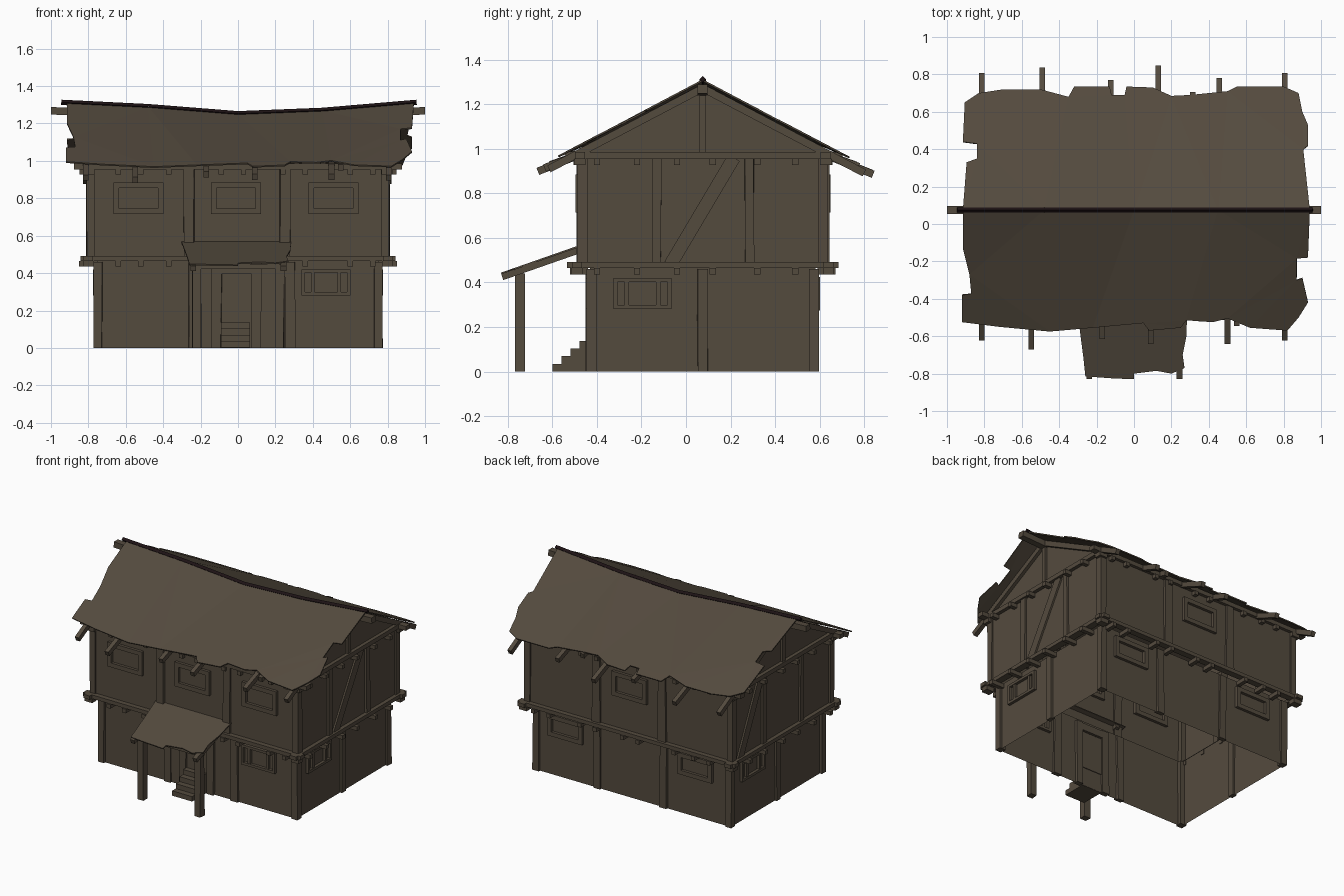
import bpy, bmesh, random
from mathutils import Vector, Matrix

if "Cube" in bpy.data.objects:
    bpy.data.objects.remove(bpy.data.objects["Cube"])

random.seed(4)


def material(name, rgb):
    m = bpy.data.materials.new(name)
    m.diffuse_color = (*rgb, 1)
    m.use_nodes = True
    m.node_tree.nodes["Principled BSDF"].inputs["Base Color"].default_value = m.diffuse_color
    return m


WOOD = material("weathered brown", (0.088, 0.069, 0.048))
DARK = material("dark ridge", (0.012, 0.006, 0.007))


def finish(name, bm, mat=WOOD):
    me = bpy.data.meshes.new(name)
    bm.to_mesh(me)
    bm.free()
    me.materials.append(mat)
    ob = bpy.data.objects.new(name, me)
    bpy.context.collection.objects.link(ob)
    return ob


def beam(name, p, q, w, h, n=(0, 0, 1), mat=WOOD, wobble=0.0):
    """Box from p to q, h thick along n and w wide across it."""
    p, q, n = Vector(p), Vector(q), Vector(n)
    d = q - p
    z = d.normalized()
    n = (n - z * n.dot(z)).normalized()
    s = n.cross(z)
    m = Matrix((s * w, n * h, d)).transposed().to_4x4()
    m.translation = (p + q) / 2
    bm = bmesh.new()
    bmesh.ops.create_cube(bm, size=1, matrix=m)
    if wobble:
        for v in bm.verts:
            v.co += s * random.uniform(-wobble, wobble)
    bmesh.ops.recalc_face_normals(bm, faces=bm.faces)
    return finish(name, bm, mat)


def walls(name, x, y0, y1, z0, z1, apex=None):
    """Shell open at bottom and top, gabled when an apex height is given."""
    bm = bmesh.new()
    lo = [(-x, y0), (x, y0), (x, y1), (-x, y1)]
    for i in range(4):
        a, b = lo[i], lo[(i + 1) % 4]
        pts = [(*a, z0), (*b, z0), (*b, z1), (*a, z1)]
        if apex and i % 2:
            pts.insert(3, (a[0], 0.075, apex))
        bm.faces.new([bm.verts.new(c) for c in pts])
    return finish(name, bm)


def sheet(name, outline, height):
    """Thin ragged covering with height(x, y)."""
    bm = bmesh.new()
    f = bm.faces.new([bm.verts.new((x, y, height(x, y))) for x, y in outline])
    f.normal_update()
    if f.normal.z < 0:
        f.normal_flip()
    bmesh.ops.triangulate(bm, faces=[f])
    ob = finish(name, bm)
    mod = ob.modifiers.new("thickness", "SOLIDIFY")
    mod.thickness = 0.008
    return ob


# Facade placement: u runs along the wall, outward normal per side
LOWER = {"front": -0.432, "back": 0.582, "right": 0.755, "left": -0.755}
UPPER = {"front": -0.477, "back": 0.628, "right": 0.797, "left": -0.797}
NORMAL = {"front": (0, -1, 0), "back": (0, 1, 0), "right": (1, 0, 0), "left": (-1, 0, 0)}


def at(level, side, u, z):
    d = level[side]
    return (u, d, z) if side in ("front", "back") else (d, u, z)


def strip(name, level, side, a, b, w, h=0.03, wobble=0.0):
    return beam(name, at(level, side, *a), at(level, side, *b), w, h, NORMAL[side], wobble=wobble)


def window(level, side, u, z, w, h, bar, panes=1):
    name = side + "_window"
    for s in (-1, 1):
        zz, uu = z + s * (h - bar) / 2, u + s * (w - bar) / 2
        strip(name + "_rail", level, side, (u - w / 2, zz), (u + w / 2, zz), bar, 0.04)
        strip(name + "_jamb", level, side, (uu, z - h / 2 + bar), (uu, z + h / 2 - bar), bar, 0.04)
        if panes == 3:
            strip(name + "_mullion", level, side, (u + s * w * 0.27, z - h / 2 + bar),
                  (u + s * w * 0.27, z + h / 2 - bar), 0.02, 0.034)


# Wall shells
walls("lower_walls", 0.755, -0.432, 0.582, 0, 0.47)
walls("upper_walls", 0.797, -0.477, 0.628, 0.47, 0.97, 1.27)

# Posts: corners, then posts within each facade
for sx in (-1, 1):
    for lo, up in ((-0.425, -0.465), (0.575, 0.615)):
        beam("lower_corner_post", (sx * 0.748, lo, 0), (sx * 0.748, lo, 0.46), 0.045, 0.045, (0, 1, 0), wobble=0.004)
        beam("upper_corner_post", (sx * 0.787, up, 0.48), (sx * 0.787, up, 0.96), 0.045, 0.045, (0, 1, 0), wobble=0.004)
for side in ("front", "back"):
    for u in (-0.24, 0.28):
        strip(side + "_lower_post", LOWER, side, (u, 0), (u, 0.46), 0.05, 0.03, 0.006)
    for u in (-0.26, 0.25):
        strip(side + "_upper_post", UPPER, side, (u, 0.48), (u, 0.96), 0.055, 0.03, 0.006)
for side in ("right", "left"):
    strip(side + "_lower_post", LOWER, side, (0.073, 0), (0.073, 0.46), 0.045, 0.03, 0.004)
    for u in (-0.13, 0.285):
        strip(side + "_upper_post", UPPER, side, (u, 0.48), (u, 0.96), 0.04, 0.03, 0.004)
    strip(side + "_king_post", UPPER, side, (0.075, 0.98), (0.075, 1.26), 0.03, 0.03)
strip("right_brace", UPPER, "right", (-0.07, 0.48), (0.215, 0.96), 0.06, 0.024)
strip("left_brace", UPPER, "left", (0.55, 0.48), (0.32, 0.96), 0.06, 0.024)

# Horizontal sill beams and joist ends at both storeys
for z, h, x, ys, side_x, y0, y1, tag in (
        (0.478, 0.026, 0.842, (-0.49, 0.64), 0.8, -0.535, 0.685, "floor"),
        (0.97, 0.03, 0.878, (-0.475, 0.627), 0.797, -0.49, 0.645, "eaves")):
    for y in ys:
        s = -1 if y < 0 else 1
        beam(tag + "_long_beam", (-x, y, z), (x, y, z), 0.045, h)
        for u in (-0.64, -0.52, -0.37, -0.09, 0.03, 0.24, 0.36, 0.6, 0.72):
            beam(tag + "_joist_end", (u, y - s * 0.05, z - 0.028), (u, y + s * 0.03, z - 0.028), 0.028, 0.028)
    for s in (-1, 1):
        beam(tag + "_side_beam", (s * side_x, y0, z), (s * side_x, y1, z), 0.05, h)
        for u in (-0.4, -0.22, -0.04, 0.12, 0.32, 0.49):
            beam(tag + "_side_joist_end", (s * (side_x - 0.05), u, z - 0.028),
                 (s * (side_x + 0.05), u, z - 0.028), 0.028, 0.028)
        for y in ys:
            beam(tag + "_corner_block", (s * (side_x - 0.03), y, z - 0.028),
                 (s * (side_x + 0.03), y, z - 0.028), 0.05, 0.03)

# Windows
for u in (-0.532, -0.011, 0.51):
    window(UPPER, "front", u, 0.8, 0.268, 0.17, 0.03)
window(UPPER, "back", -0.01, 0.8, 0.268, 0.17, 0.03)
for u in (0.52, -0.485):
    window(LOWER, "back", u, 0.35, 0.268, 0.15, 0.03)
window(LOWER, "front", 0.47, 0.35, 0.262, 0.14, 0.018, 3)
window(LOWER, "right", -0.195, 0.35, 0.262, 0.14, 0.018, 3)
window(LOWER, "left", 0.35, 0.35, 0.262, 0.14, 0.018, 3)

# Door with frame and steps
strip("door", LOWER, "front", (-0.013, 0.13), (-0.013, 0.39), 0.155, 0.014)
for u in (-0.115, 0.1):
    strip("door_jamb", LOWER, "front", (u, 0), (u, 0.45), 0.05, 0.036, 0.004)
strip("door_lintel", LOWER, "front", (-0.14, 0.42), (0.125, 0.42), 0.05, 0.036)
for i in range(4):
    beam("step", (-0.013, -0.6 + i * 0.041, 0.018 + i * 0.034), (-0.013, -0.43, 0.018 + i * 0.034), 0.155, 0.034)

# Rafters: full ones on the gables, stubs along the eaves
for y, s, tips in ((-0.475, -1, ((-0.55, 0.665), (-0.17, 0.61), (0.09, 0.635), (0.5, 0.635), (0.55, 0.54))),
                   (0.625, 1, ((-0.49, 0.83), (-0.125, 0.765), (0.13, 0.84), (0.455, 0.775), (0.315, 0.7)))):
    for x, t in tips:
        d = abs(s * t - 0.075)
        beam("rafter_stub", (x, y - s * 0.04, 0.99), (x, s * t, 1.287 - 0.525 * d), 0.03, 0.034)
    for x in (-0.815, 0.805):
        t = -0.615 if s < 0 else 0.8
        beam("gable_rafter", (x, 0.075, 1.272), (x, t, 1.272 - 0.525 * abs(t - 0.075)), 0.03, 0.034)
beam("ridge_beam", (-1, 0.075, 1.268), (-0.6, 0.075, 1.25), 0.045, 0.04)
beam("ridge_beam", (0.6, 0.075, 1.25), (1, 0.075, 1.268), 0.045, 0.04)

# Sagging ragged roof
RIDGE = [(-0.945, 1.313), (-0.48, 1.29), (0.0, 1.252), (0.45, 1.27), (0.955, 1.313)]


def roof_height(x, y):
    for (xa, za), (xb, zb) in zip(RIDGE, RIDGE[1:]):
        if x <= xb:
            break
    top = za + (zb - za) * (x - xa) / (xb - xa)
    return top + (0.967 - top) * abs(y - 0.075) / 0.655


ridge_row = [(0.94, 0.075), (0.45, 0.075), (0, 0.075), (-0.48, 0.075), (-0.915, 0.075)]
front_edge = [(-0.915, -0.13), (-0.88, -0.27), (-0.87, -0.375), (-0.92, -0.38), (-0.92, -0.525),
              (-0.72, -0.55), (-0.45, -0.575), (-0.22, -0.555), (0.05, -0.53), (0.08, -0.57),
              (0.25, -0.555), (0.28, -0.515), (0.42, -0.525), (0.5, -0.505), (0.62, -0.555),
              (0.82, -0.57), (0.88, -0.5), (0.93, -0.42), (0.9, -0.29), (0.87, -0.3),
              (0.87, -0.185), (0.93, -0.18)]
back_edge = [(-0.895, 0.33), (-0.84, 0.35), (-0.84, 0.43), (-0.915, 0.44), (-0.905, 0.65),
             (-0.83, 0.7), (-0.7, 0.72), (-0.5, 0.72), (-0.35, 0.68), (-0.32, 0.735),
             (-0.13, 0.735), (-0.12, 0.69), (-0.05, 0.69), (-0.04, 0.735), (0.1, 0.73),
             (0.2, 0.685), (0.3, 0.69), (0.5, 0.71), (0.55, 0.735), (0.8, 0.735),
             (0.88, 0.7), (0.9, 0.6), (0.93, 0.53), (0.93, 0.42), (0.905, 0.4)]
sheet("front_roof", ridge_row + front_edge, roof_height)
sheet("back_roof", ridge_row + back_edge, roof_height)
for (xa, za), (xb, zb) in zip(RIDGE, RIDGE[1:]):
    beam("ridge_cap", (xa, 0.075, za), (xb, 0.075, zb), 0.02, 0.02, (0, 1, 1), DARK)

# Porch: covering, rafters, cross beam and posts
porch = [(-0.305, -0.45), (0.285, -0.45), (0.28, -0.6), (0.26, -0.7), (0.27, -0.77), (0.2, -0.8),
         (0.12, -0.785), (0, -0.8), (0, -0.83), (-0.12, -0.825), (-0.26, -0.815), (-0.27, -0.72)]
sheet("porch_roof", porch, lambda x, y: 0.565 + 0.35 * (y + 0.485))
for x in (-0.24, 0.243):
    beam("porch_rafter", (x, -0.45, 0.556), (x, -0.825, 0.425), 0.03, 0.03)
    beam("porch_post", (x * 0.92, -0.745, 0), (x * 0.92, -0.745, 0.44), 0.045, 0.045, (0, 1, 0), wobble=0.004)
beam("porch_cross_beam", (-0.25, -0.745, 0.435), (0.25, -0.745, 0.435), 0.03, 0.025)
